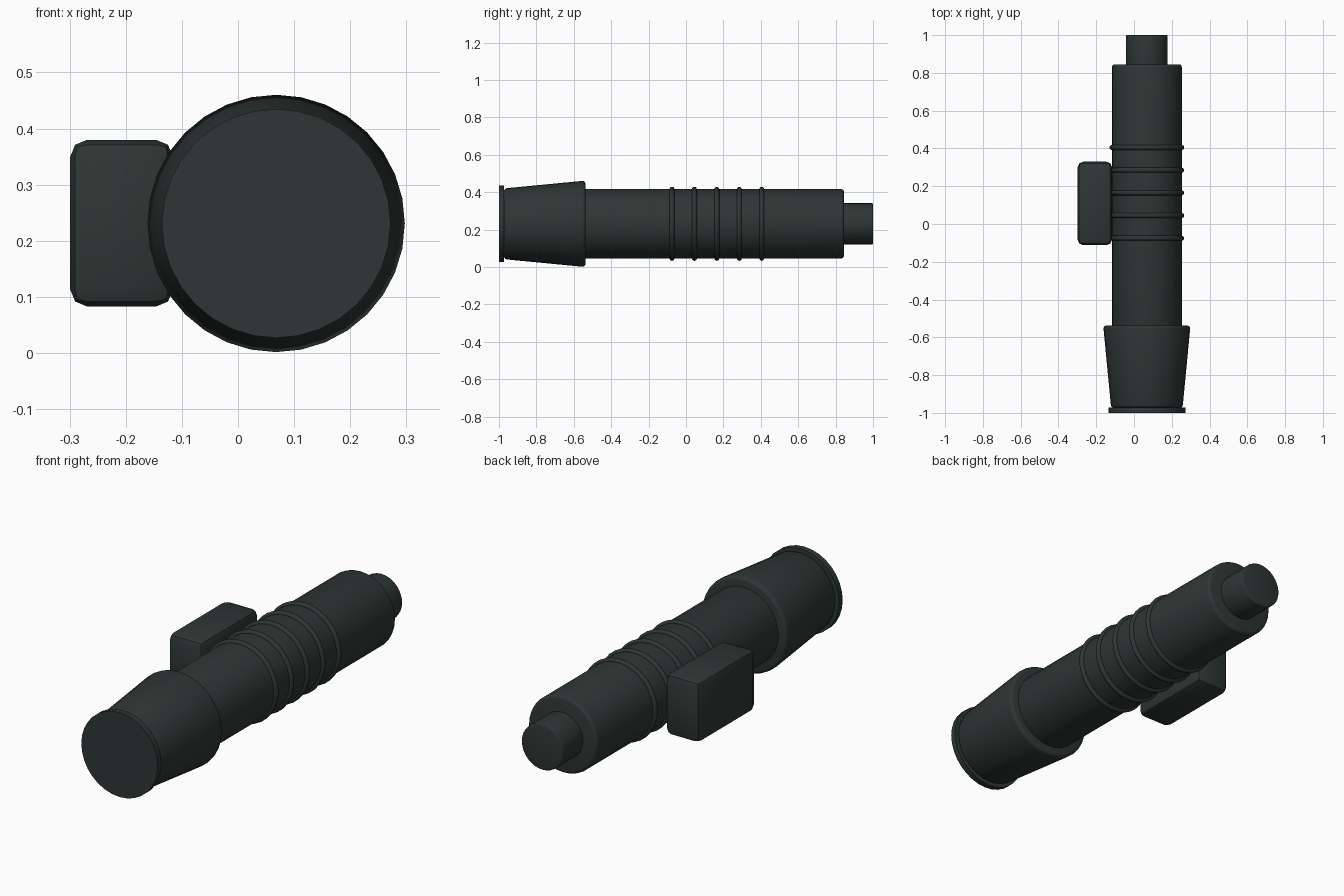
import bpy
import bmesh
import math
from mathutils import Matrix, Vector

cube = bpy.data.objects.get("Cube")
if cube:
    bpy.data.objects.remove(cube, do_unlink=True)

AXIS_X, AXIS_Z = 0.068, 0.231
SIDES = 32

# Single dark finish
finish = bpy.data.materials.new("dark_green_grey")
finish.use_nodes = True
COLOUR = (0.027, 0.037, 0.035, 1)
finish.diffuse_color = COLOUR
finish.node_tree.nodes["Principled BSDF"].inputs["Base Color"].default_value = COLOUR


def finish_object(obj, bevel=0, segments=3):
    obj.data.materials.append(finish)
    if bevel:
        mod = obj.modifiers.new("rounded_edges", "BEVEL")
        mod.width = bevel
        mod.segments = segments
        mod.limit_method = "ANGLE"
        mod.angle_limit = math.radians(40)
    bpy.ops.object.select_all(action="DESELECT")
    obj.select_set(True)
    bpy.context.view_layer.objects.active = obj
    if bevel:
        bpy.ops.object.modifier_apply(modifier="rounded_edges")
    bpy.ops.object.shade_smooth_by_angle(angle=math.radians(35))
    return obj


def barrel(name, y0, y1, r0, r1, bevel=0):
    """Capped tube along the main axis, radius r0 at y0 and r1 at y1."""
    bpy.ops.mesh.primitive_cone_add(
        vertices=SIDES, radius1=r1, radius2=r0, depth=y1 - y0,
        location=(AXIS_X, (y0 + y1) / 2, AXIS_Z), rotation=(math.pi / 2, 0, 0))
    obj = bpy.context.object
    obj.name = name
    return finish_object(obj, bevel)


# Main tube, flared head, front lens and rear button
barrel("body_tube", -0.6, 0.845, 0.185, 0.185, 0.015)
barrel("flared_head", -0.975, -0.537, 0.189, 0.231, 0.018)
barrel("front_lens", -1.0, -0.972, 0.204, 0.204)
barrel("rear_button", 0.8, 1.0, 0.11, 0.11, 0.005)

# Grip rings
for i in range(5):
    bpy.ops.mesh.primitive_torus_add(
        major_segments=SIDES, minor_segments=12,
        major_radius=0.185, minor_radius=0.013,
        location=(AXIS_X, -0.075 + 0.12 * i, AXIS_Z), rotation=(math.pi / 2, 0, 0))
    ring = bpy.context.object
    ring.name = f"grip_ring_{i + 1}"
    finish_object(ring)

# Side mount block
low, high = Vector((-0.299, -0.112, 0.083)), Vector((-0.116, 0.33, 0.38))
mesh = bpy.data.meshes.new("side_mount")
bm = bmesh.new()
bmesh.ops.create_cube(bm, size=1, matrix=Matrix.Translation((low + high) / 2)
                      @ Matrix.Diagonal((*(high - low), 1)))
bm.to_mesh(mesh)
bm.free()
mount = bpy.data.objects.new("side_mount", mesh)
bpy.context.collection.objects.link(mount)
finish_object(mount, 0.03, 2)
